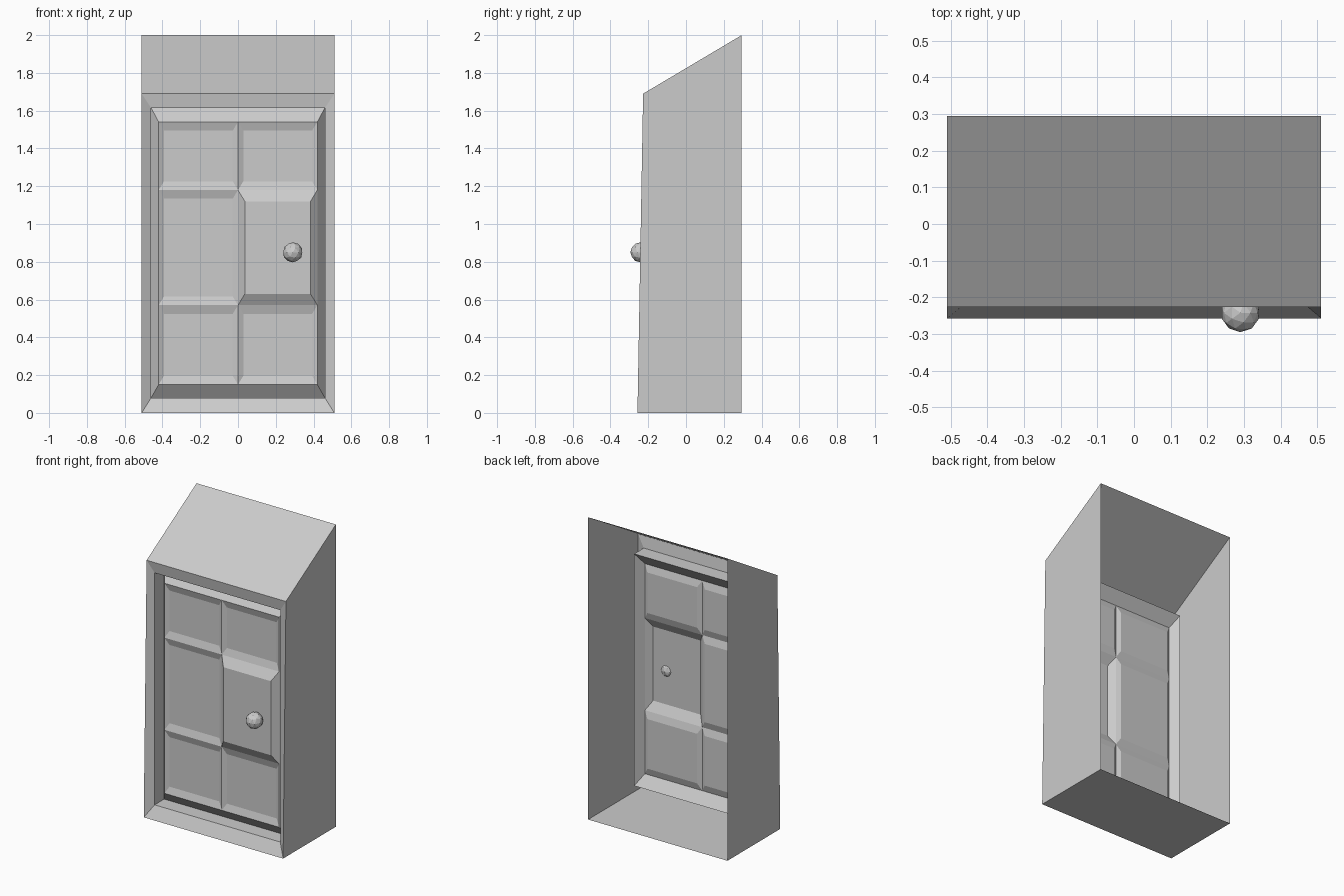
import bpy, bmesh
from mathutils import Matrix

if "Cube" in bpy.data.objects:
    bpy.data.objects.remove(bpy.data.objects["Cube"])


def finish(bm, name):
    bmesh.ops.remove_doubles(bm, verts=bm.verts, dist=0.0005)
    mesh = bpy.data.meshes.new(name)
    bm.to_mesh(mesh)
    bm.free()
    obj = bpy.data.objects.new(name, mesh)
    bpy.context.collection.objects.link(obj)
    return obj


def rect(bm, x0, x1, z0, z1, y0, y1=None):
    """Rectangle facing -y; y0 at its bottom, y1 at its top."""
    y1 = y0 if y1 is None else y1
    return [bm.verts.new(c) for c in
            ((x0, y0, z0), (x1, y0, z0), (x1, y1, z1), (x0, y1, z1))]


def bridge(bm, outer, inner):
    for i in range(4):
        j = (i + 1) % 4
        bm.faces.new((outer[i], outer[j], inner[j], inner[i]))


W = 0.51

# Sloped-roof shell, open at the back and front
bm = bmesh.new()
front = rect(bm, -W, W, 0, 1.69, -0.257, -0.227)
back = rect(bm, -W, W, 0, 2.0, 0.295)
bridge(bm, back, front)
finish(bm, "shell")

# Door frame: inward bevel, straight reveal, then bevel out to the door
bm = bmesh.new()
rings = [rect(bm, -W, W, 0, 1.69, -0.257, -0.227),
         rect(bm, -0.46, 0.46, 0.08, 1.615, -0.215),
         rect(bm, -0.46, 0.46, 0.08, 1.615, -0.115),
         rect(bm, -0.42, 0.42, 0.15, 1.54, -0.17)]
for a, b in zip(rings, rings[1:]):
    bridge(bm, a, b)
# frame uses its own vertices, so the reveal ring is kept distinct
finish(bm, "door_frame")

# Door: five sunken panels and one raised lock panel
bm = bmesh.new()
xs = (-0.42, 0.0, 0.42)
zs = (0.15, 0.57, 1.18, 1.54)
for c in range(2):
    for r in range(3):
        raised = (c, r) == (1, 1)
        dx, dz, dy = (0.036, 0.06, -0.035) if raised else (0.028, 0.046, 0.014)
        outer = rect(bm, xs[c], xs[c + 1], zs[r], zs[r + 1], -0.17)
        inner = rect(bm, xs[c] + dx, xs[c + 1] - dx,
                     zs[r] + dz, zs[r + 1] - dz, -0.17 + dy)
        bridge(bm, outer, inner)
        bm.faces.new(inner)
finish(bm, "door_panels")

# Faceted knob
bm = bmesh.new()
bmesh.ops.create_icosphere(bm, subdivisions=2, radius=0.053,
                           matrix=Matrix.Translation((0.29, -0.242, 0.85)))
finish(bm, "door_knob")
